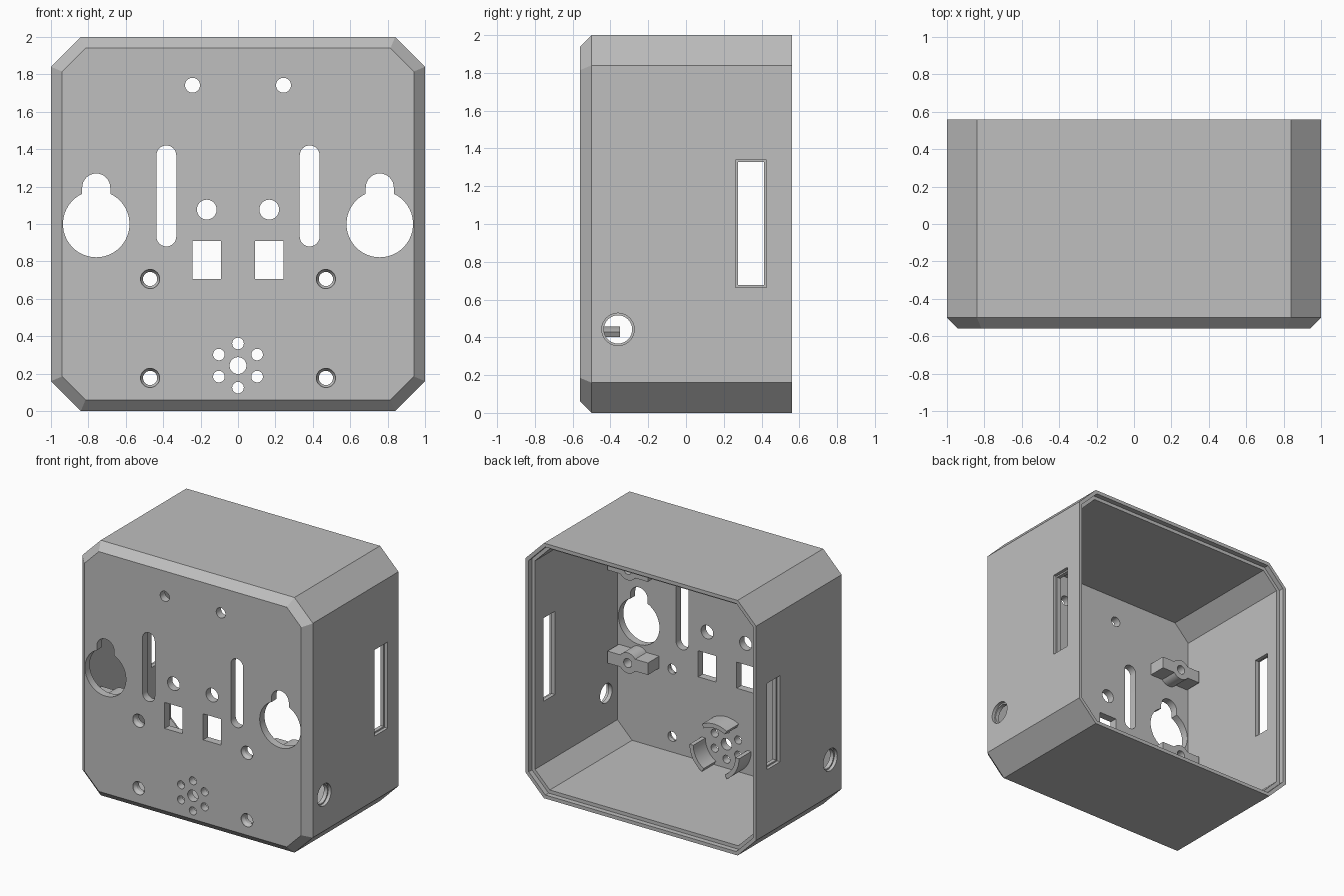
import bpy
import bmesh
from math import sin, cos, asin, radians, degrees

cube = bpy.data.objects.get("Cube")
if cube:
    bpy.data.objects.remove(cube, do_unlink=True)

grey = bpy.data.materials.new("plain grey")
grey.use_nodes = True
COLOUR = (0.52, 0.52, 0.52, 1)
grey.diffuse_color = COLOUR
grey.node_tree.nodes["Principled BSDF"].inputs["Base Color"].default_value = COLOUR

FRONT, INNER, BACK = -0.56, -0.5, 0.56
WALL = 0.055


# Outlines: lists of (across, height) points
def arc(a, b, r, start=0, end=360, n=32):
    full = end - start == 360
    steps = n if full else n + 1
    angles = [radians(start + (end - start) * i / n) for i in range(steps)]
    return [(a + r * cos(t), b + r * sin(t)) for t in angles]


def rect(a0, a1, b0, b1):
    return [(a0, b0), (a1, b0), (a1, b1), (a0, b1)]


def octagon(inset):
    h = 1 - inset
    c = h - (0.16 - 0.586 * inset)
    pts = [(h, -c), (h, c), (c, h), (-c, h), (-h, c), (-h, -c), (-c, -h), (c, -h)]
    return [(a, b + 1) for a, b in pts]


def pill(a, b0, b1, r):
    return arc(a, b1 - r, r, 0, 180, 16) + arc(a, b0 + r, r, 180, 360, 16)


def keyhole(a, b, big, small, rise):
    gap = degrees(asin(small / big))
    return arc(a, b, big, 90 + gap, 450 - gap, 40) + arc(a, b + rise, small, 0, 180, 16)


def winged_boss(a, b, half_w, half_h, r):
    t = degrees(asin(half_h / r))
    return ([(a + half_w, b - half_h), (a + half_w, b + half_h)]
            + arc(a, b, r, t, 180 - t, 12)
            + [(a - half_w, b + half_h), (a - half_w, b - half_h)]
            + arc(a, b, r, 180 + t, 360 - t, 12))


# Skin a series of (outline, depth) rings along y or x, with end caps
def loft(bm, rings, axis="y"):
    loops = []
    for outline, d in rings:
        loops.append([bm.verts.new((a, d, b) if axis == "y" else (d, a, b))
                      for a, b in outline])
    faces = [bm.faces.new(loops[0]), bm.faces.new(loops[-1])]
    n = len(loops[0])
    for lo, hi in zip(loops, loops[1:]):
        for i in range(n):
            j = (i + 1) % n
            faces.append(bm.faces.new((lo[i], lo[j], hi[j], hi[i])))
    bmesh.ops.recalc_face_normals(bm, faces=faces)


def make(name, bm):
    mesh = bpy.data.meshes.new(name)
    bm.to_mesh(mesh)
    bm.free()
    mesh.materials.append(grey)
    obj = bpy.data.objects.new(name, mesh)
    bpy.context.collection.objects.link(obj)
    return obj


def select(obj):
    bpy.ops.object.select_all(action="DESELECT")
    obj.select_set(True)
    bpy.context.view_layer.objects.active = obj


def carve(obj, bm):
    cutter = make("cutter", bm)
    cutter.hide_render = True
    mod = obj.modifiers.new("cut", "BOOLEAN")
    mod.operation = "DIFFERENCE"
    mod.solver = "EXACT"
    mod.object = cutter
    select(obj)
    bpy.ops.object.modifier_apply(modifier="cut")
    bpy.data.objects.remove(cutter, do_unlink=True)


def smooth(obj):
    select(obj)
    bpy.ops.object.shade_smooth_by_angle()


# Housing: chamfered front, open back with a stepped rim
bm = bmesh.new()
loft(bm, [(octagon(0.06), FRONT), (octagon(0), INNER), (octagon(0), BACK),
          (octagon(0.028), BACK), (octagon(0.028), BACK - 0.04),
          (octagon(WALL), BACK - 0.04), (octagon(WALL), INNER)])
housing = make("housing", bm)

cuts = bmesh.new()


def punch(outline):
    loft(cuts, [(outline, FRONT - 0.1), (outline, INNER + 0.1)])


# Front panel openings, mirrored left and right
for s in (-1, 1):
    punch(keyhole(s * 0.758, 1.0, 0.178, 0.075, 0.195))
    punch(pill(s * 0.383, 0.88, 1.42, 0.053))
    punch(arc(s * 0.167, 1.077, 0.053))
    punch(arc(s * 0.243, 1.742, 0.04))
    punch(rect(s * 0.167 - 0.077, s * 0.167 + 0.077, 0.706, 0.91))
    # Countersunk screw holes
    for z in (0.706, 0.177):
        wide, narrow = arc(s * 0.47, z, 0.051), arc(s * 0.47, z, 0.038)
        loft(cuts, [(wide, FRONT - 0.1), (wide, FRONT + 0.01),
                    (narrow, FRONT + 0.03), (narrow, INNER + 0.1)])
    # Side slot and side port, each with a narrower inner step
    for wide, narrow in (
            (rect(0.263, 0.425, 0.664, 1.34), rect(0.275, 0.413, 0.676, 1.328)),
            (arc(-0.36, 0.442, 0.086), arc(-0.36, 0.442, 0.075))):
        loft(cuts, [(wide, s * 1.1), (wide, s * 0.975),
                    (narrow, s * 0.975), (narrow, s * 0.85)], "x")

# Sound holes
punch(arc(0, 0.243, 0.045))
for a, b in arc(0, 0.243, 0.118, 30, 390, 6):
    punch(arc(a, b, 0.031))
carve(housing, cuts)
smooth(housing)

# Winged screw bosses above and below each keyhole
for side, s in (("right", -1), ("left", 1)):
    for level, z in (("lower", 0.73), ("upper", 1.46)):
        bm = bmesh.new()
        outline = winged_boss(s * 0.758, z, 0.175, 0.047, 0.08)
        loft(bm, [(outline, INNER - 0.005), (outline, -0.36)])
        boss = make(f"{level}_{side}_boss", bm)
        bm = bmesh.new()
        hole = arc(s * 0.758, z, 0.035, n=24)
        loft(bm, [(hole, INNER + 0.01), (hole, -0.3)])
        carve(boss, bm)
        smooth(boss)

# Curved clips around the sound holes
for i in range(3):
    mid = 90 + 120 * i
    bm = bmesh.new()
    outline = (arc(0, 0.243, 0.215, mid - 30, mid + 30, 12)
               + arc(0, 0.243, 0.182, mid + 30, mid - 30, 12))
    loft(bm, [(outline, INNER - 0.005), (outline, -0.35)])
    smooth(make(f"sounder_clip_{i + 1}", bm))
